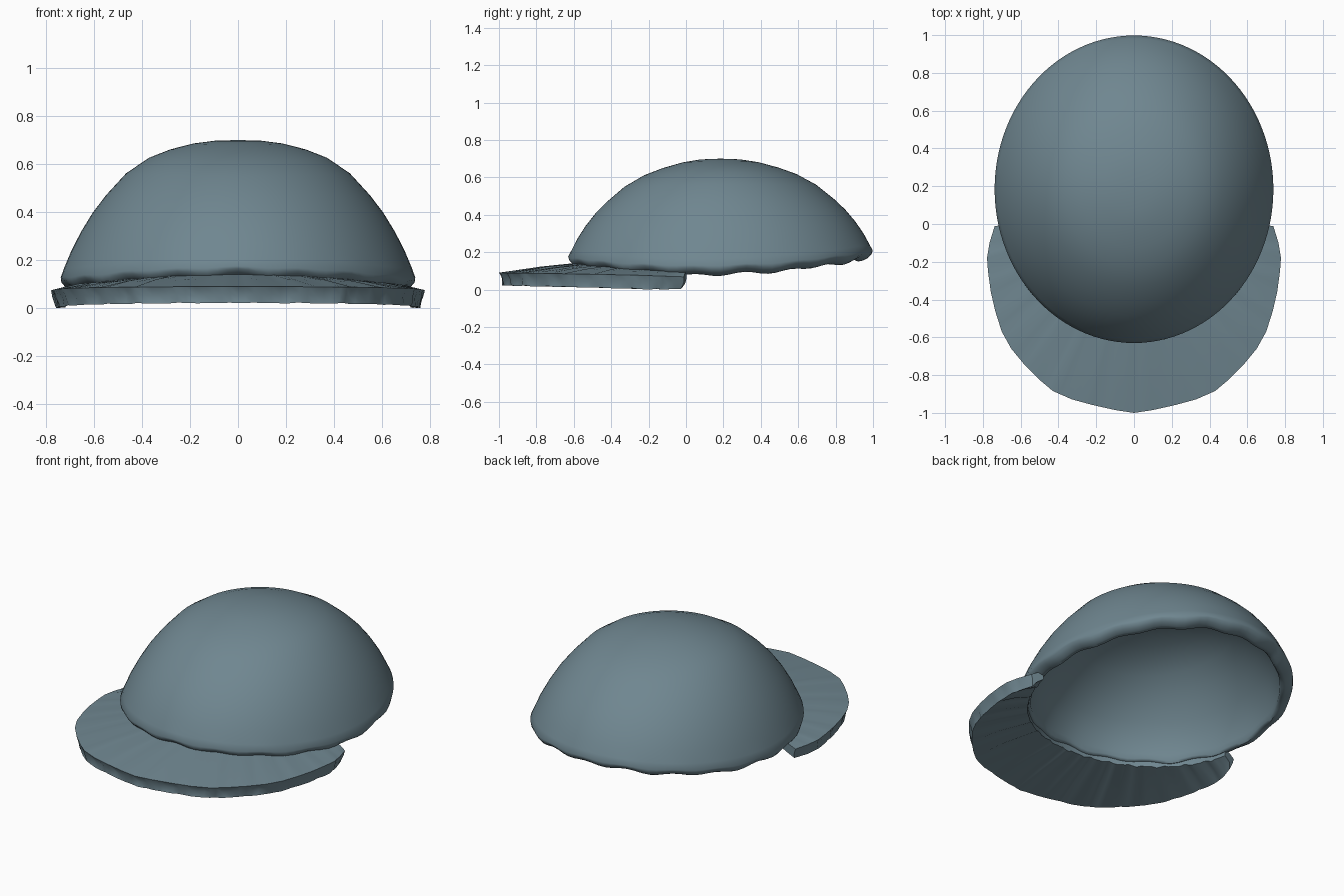
import bpy, bmesh
from math import sin, cos, pi, radians

if "Cube" in bpy.data.objects:
    bpy.data.objects.remove(bpy.data.objects["Cube"])

CY, RX, RY, TOP, THICK = 0.184, 0.738, 0.814, 0.70, 0.07

# Blue-grey cloth
cloth = bpy.data.materials.new("cloth")
cloth.diffuse_color = (0.16, 0.24, 0.28, 1)
cloth.use_nodes = True
cloth.node_tree.nodes["Principled BSDF"].inputs["Base Color"].default_value = cloth.diffuse_color


def rim_z(a):
    # Rim height: low at the sides, higher at front and back
    s = sin(a)
    return 0.122 + 0.018 * s + 0.06 * s * s


def ruffle(a):
    return 0.007 * cos(18 * (a + pi / 2)) + 0.003 * sin(11 * a)


def make_object(name, bm, angle):
    bmesh.ops.recalc_face_normals(bm, faces=bm.faces[:])
    me = bpy.data.meshes.new(name)
    bm.to_mesh(me)
    bm.free()
    me.materials.append(cloth)
    ob = bpy.data.objects.new(name, me)
    bpy.context.collection.objects.link(ob)
    bpy.ops.object.select_all(action='DESELECT')
    bpy.context.view_layer.objects.active = ob
    ob.select_set(True)
    bpy.ops.object.shade_smooth_by_angle(angle=radians(angle))
    return ob


def bridge(bm, a, b, closed):
    n = len(a)
    for i in range(n if closed else n - 1):
        j = (i + 1) % n
        bm.faces.new((a[i], a[j], b[j], b[i]))


# Crown: hollow shell, (radius fraction, height fraction) from top to rim
dome = [(0.13, 0.992), (0.25, 0.962), (0.38, 0.905), (0.5, 0.835), (0.63, 0.72),
        (0.745, 0.57), (0.82, 0.455), (0.885, 0.33), (0.94, 0.20), (0.98, 0.08)]
N = 108
bm = bmesh.new()
rings = []


def add_ring(r, zf):
    ring = []
    for i in range(N):
        a = 2 * pi * i / N
        ring.append(bm.verts.new((RX * r * cos(a), CY + RY * r * sin(a), zf(a))))
    rings.append(ring)


def dome_z(a, h, top):
    # Shoulders are a little fuller towards the sides
    h += 0.4 * h ** 3 * (1 - h) * cos(a) ** 2
    return rim_z(a) + h * (top - rim_z(a))


for r, h in dome:
    add_ring(r, lambda a: dome_z(a, h, TOP))
# Thick, ruffled rim slanting inwards
for r, d, w in [(1.0, 0.008, 0.4), (0.996, -0.008, 0.9), (0.975, -0.026, 1),
                (0.945, -0.038, 1), (0.918, -0.042, 1), (0.904, -0.03, 0.8), (0.902, 0, 0.4)]:
    add_ring(r, lambda a: rim_z(a) + d + w * ruffle(a))
for r, h in reversed(dome[:-1]):
    add_ring(r * 0.912, lambda a: dome_z(a, h, TOP - THICK))
for p, q in zip(rings, rings[1:]):
    bridge(bm, p, q, True)
for ring, z in ((rings[0], TOP), (rings[-1], TOP - THICK)):
    c = bm.verts.new((0, CY, z))
    for i in range(N):
        bm.faces.new((ring[i], ring[(i + 1) % N], c))
make_object("crown", bm, 60)

# Brim: crescent swept from its outer edge to the crown rim
half = [(0, -1.0), (0.1, -0.985), (0.22, -0.958), (0.33, -0.928), (0.43, -0.884), (0.50, -0.825),
        (0.58, -0.745), (0.65, -0.66), (0.70, -0.57), (0.735, -0.46), (0.758, -0.36),
        (0.773, -0.25), (0.778, -0.18), (0.765, -0.1), (0.738, -0.012)]
edge = [(-x, y) for x, y in half[:0:-1]] + half
SUB = 3
pts = []
for (x0, y0), (x1, y1) in zip(edge, edge[1:]):
    pts += [(x0 + (x1 - x0) * k / SUB, y0 + (y1 - y0) * k / SUB) for k in range(SUB)]
pts.append(edge[-1])

bm = bmesh.new()
strips = [[] for _ in range(7)]
M = len(pts) - 1
for i, (x, y) in enumerate(pts):
    u = 2 * i / M - 1
    a = -pi / 2 + u * radians(76)
    ix, iy = RX * 0.925 * cos(a), CY + RY * 0.925 * sin(a)
    zi = rim_z(a) - 0.02
    w = 0.004 * sin(i * 1.3) + 0.003 * cos(i * 2.3)
    zo = 0.09 - 0.022 * u * u
    zb = max(0.001, 0.021 - 0.03 * u * u) + max(w, 0) * 0.6
    mx, my = (x + ix) / 2, (y + iy) / 2
    pull = 0.983 + w * 2            # puckers along the stitched edge
    lift = 0.015 * (1 - abs(u)) - 0.015 * abs(u) ** 6
    section = [(ix, iy, zi), (mx, my, (zi + zo) / 2 + 0.003 + w * 0.6), (x, y, zo),
               (x * pull, y * pull, (zo + zb) / 2 + w), (x * 0.975, y + lift, zb),
               (mx, my, (zi + zb) / 2 - 0.024 + w),
               (ix, iy, zi - 0.048 + w)]
    for s, p in zip(strips, section):
        s.append(bm.verts.new(p))
for k in range(7):
    bridge(bm, strips[k], strips[(k + 1) % 7], False)
for e in (0, -1):
    bm.faces.new([s[e] for s in strips])
make_object("brim", bm, 50)
